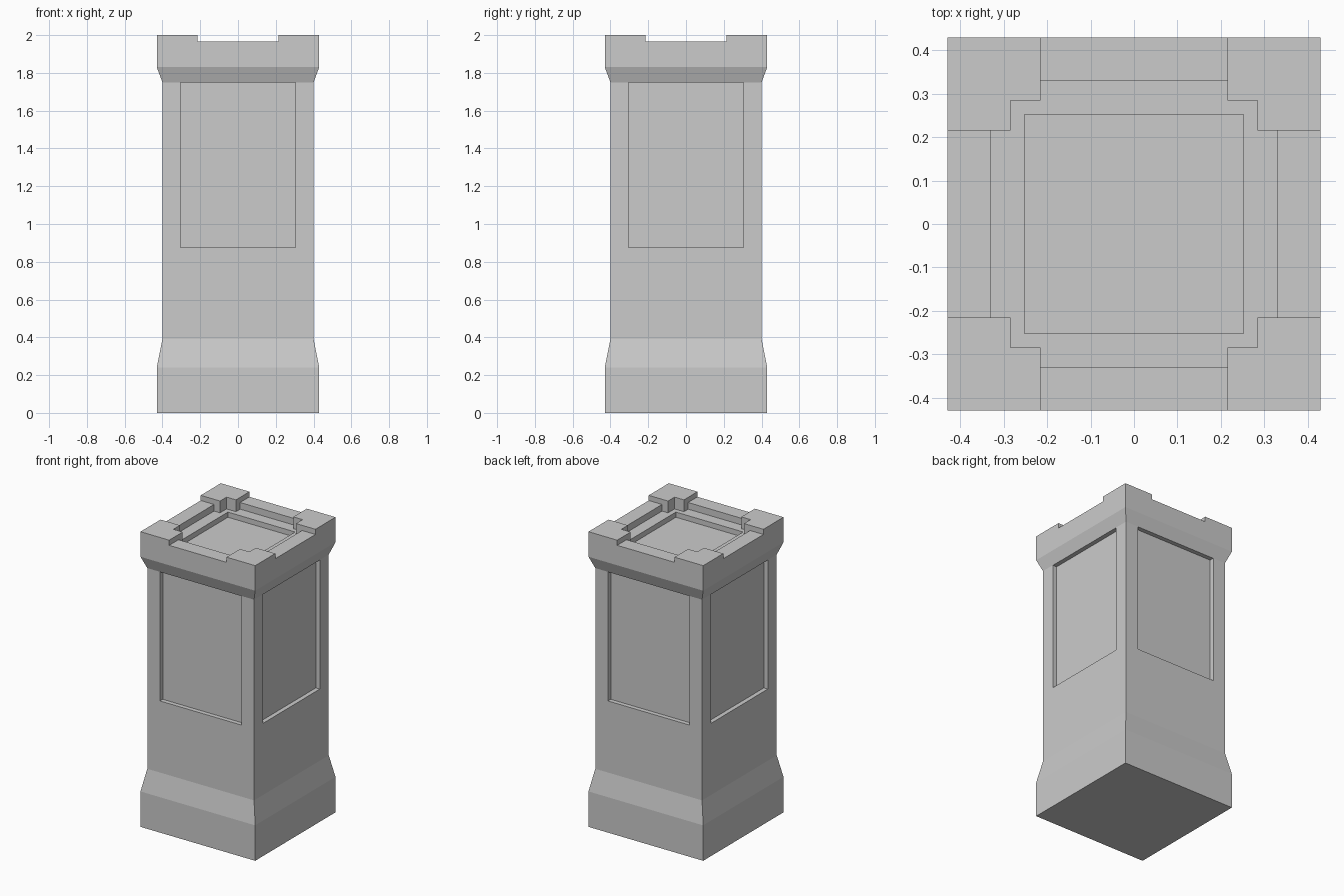
import bpy, bmesh, math
from mathutils import Matrix

if "Cube" in bpy.data.objects:
    bpy.data.objects.remove(bpy.data.objects["Cube"])


def make_object(name, bm):
    bmesh.ops.recalc_face_normals(bm, faces=bm.faces)
    mesh = bpy.data.meshes.new(name)
    bm.to_mesh(mesh)
    bm.free()
    obj = bpy.data.objects.new(name, mesh)
    bpy.context.collection.objects.link(obj)
    return obj


def square_column(name, profile):
    """Stack square rings given as (half width, height)."""
    bm = bmesh.new()
    rings = [[bm.verts.new((sx * h, sy * h, z))
              for sx, sy in ((-1, -1), (1, -1), (1, 1), (-1, 1))]
             for h, z in profile]
    for low, high in zip(rings, rings[1:]):
        for i in range(4):
            j = (i + 1) % 4
            bm.faces.new((low[i], low[j], high[j], high[i]))
    bm.faces.new(rings[0][::-1])
    bm.faces.new(rings[-1])
    return make_object(name, bm)


def prism(name, outline, z0, z1, angle=0):
    """Extrude a plan outline from z0 to z1, turned about the z axis."""
    bm = bmesh.new()
    low = [bm.verts.new((x, y, z0)) for x, y in outline]
    high = [bm.verts.new((x, y, z1)) for x, y in outline]
    bm.faces.new(low[::-1])
    bm.faces.new(high)
    for i in range(len(low)):
        j = (i + 1) % len(low)
        bm.faces.new((low[i], low[j], high[j], high[i]))
    bm.transform(Matrix.Rotation(angle, 4, 'Z'))
    return make_object(name, bm)


def rect(x0, x1, y0, y1):
    return [(x0, y0), (x1, y0), (x1, y1), (x0, y1)]


def carve(target, cutter):
    """Subtract the cutter, then remove it."""
    cutter.hide_render = True
    mod = target.modifiers.new("carve", 'BOOLEAN')
    mod.operation = 'DIFFERENCE'
    mod.solver = 'EXACT'
    mod.object = cutter
    bpy.context.view_layer.objects.active = target
    bpy.ops.object.modifier_apply(modifier=mod.name)
    bpy.data.objects.remove(cutter)


# Pillar body: plinth, shaft and flared cap
pillar = square_column("stone_pillar", [
    (0.43, 0), (0.43, 0.24), (0.40, 0.39),
    (0.40, 1.75), (0.43, 1.83), (0.43, 2.0)])

# Recessed panel on each side of the shaft
for k in range(4):
    carve(pillar, prism("panel_cutter", rect(-0.305, 0.305, -0.6, -0.37),
                        0.875, 1.749, k * math.pi / 2))

# Gaps between the raised corners
for k in range(2):
    carve(pillar, prism("gap_cutter", rect(-0.6, 0.6, -0.215, 0.215),
                        1.965, 2.2, k * math.pi / 2))

# Stepped well inside the rim, one quarter outline repeated around
well = []
for k in range(4):
    c, s = round(math.cos(k * math.pi / 2)), round(math.sin(k * math.pi / 2))
    for x, y in ((0.33, 0.215), (0.285, 0.215), (0.285, 0.285),
                 (0.215, 0.285), (0.215, 0.33)):
        well.append((c * x - s * y, s * x + c * y))
carve(pillar, prism("well_cutter", well, 1.92, 2.3))

# Sunken square in the floor of the well
carve(pillar, prism("floor_cutter", rect(-0.252, 0.252, -0.252, 0.252), 1.885, 2.4))
